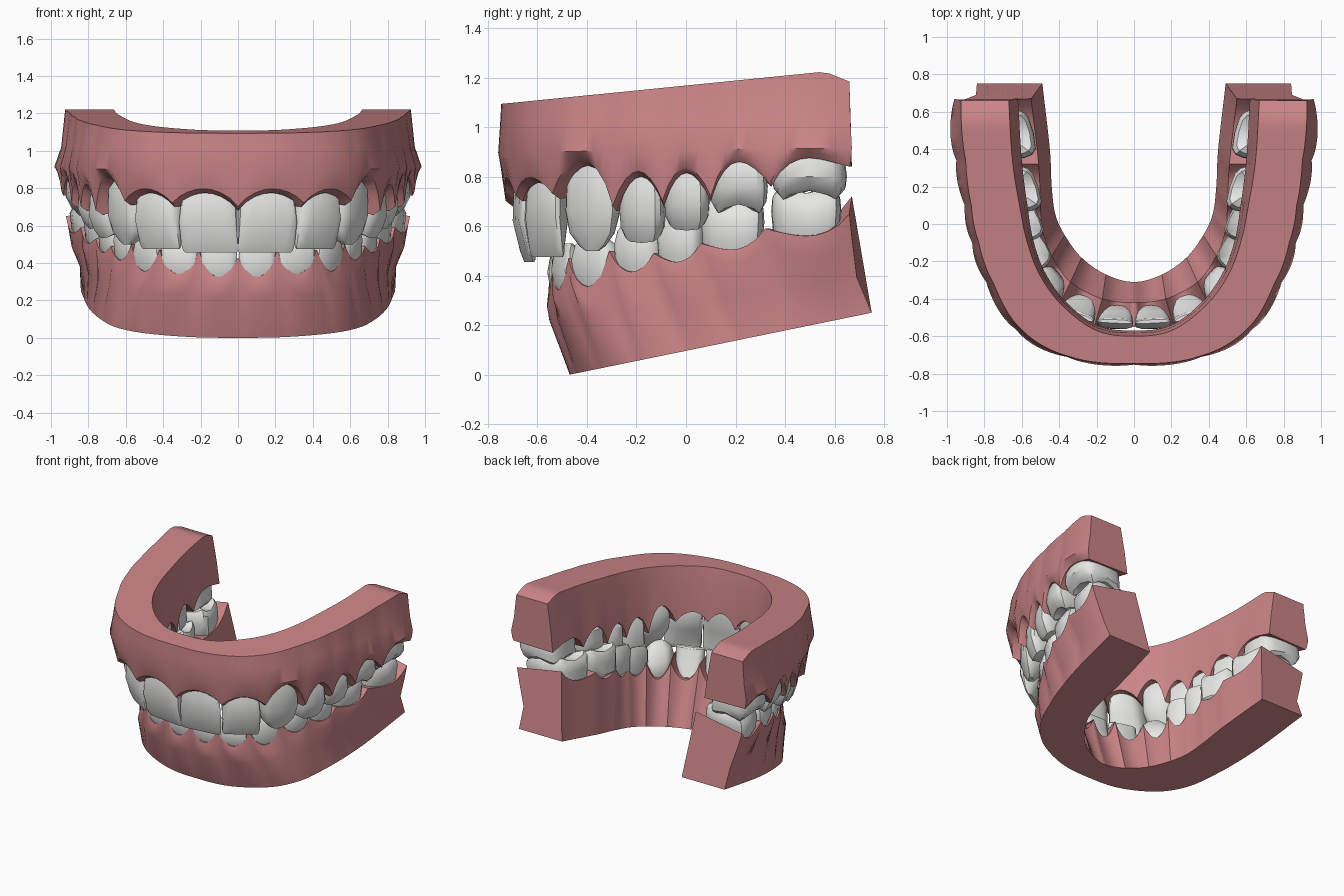
import bpy, bmesh, math
from mathutils import Vector

if "Cube" in bpy.data.objects:
    bpy.data.objects.remove(bpy.data.objects["Cube"])

STEPS = 8        # gum sections per tooth
TEETH = 7        # teeth per half arch


def material(name, rgb):
    m = bpy.data.materials.new(name)
    m.diffuse_color = (*rgb, 1)
    m.use_nodes = True
    m.node_tree.nodes["Principled BSDF"].inputs["Base Color"].default_value = m.diffuse_color
    return m


GUM = material("gum_pink", (0.60, 0.235, 0.245))
ENAMEL = material("tooth_white", (0.79, 0.79, 0.78))


def rail(pts, t):
    """Smooth curve through the half-arch points; t counts tooth boundaries."""
    i = min(int(t), TEETH - 1)
    u = t - i
    p = [Vector(q) for q in pts]
    b, c = p[i], p[i + 1]
    a = p[i - 1] if i else Vector((-c.x, c.y))
    d = p[i + 2] if i < TEETH - 1 else c * 2 - b
    return 0.5 * (2 * b + (c - a) * u + (2 * a - 5 * b + 4 * c - d) * u * u
                  + (3 * b - a - 3 * c + d) * u ** 3)


def wave(t):
    return max(0.0, math.sin(math.pi * (t % 1))) ** 0.8


def scallop(tips, necks, t):
    """Gum line: tips between teeth, necks at the middle of each tooth."""
    i = min(int(t), TEETH - 1)
    u = t - i
    s = wave(u)
    return (tips[i] * (1 - u) + tips[i + 1] * u) * (1 - s) + necks[i] * s


def finish(name, bm, mat, angle):
    bmesh.ops.recalc_face_normals(bm, faces=bm.faces)
    me = bpy.data.meshes.new(name)
    bm.to_mesh(me)
    bm.free()
    me.materials.append(mat)
    ob = bpy.data.objects.new(name, me)
    bpy.context.collection.objects.link(ob)
    bpy.ops.object.select_all(action='DESELECT')
    ob.select_set(True)
    bpy.context.view_layer.objects.active = ob
    bpy.ops.object.shade_smooth_by_angle(angle=math.radians(angle))
    mod = ob.modifiers.new("mirror", 'MIRROR')
    mod.merge_threshold = 0.002


def gum(name, section):
    """Loft a closed cross-section along half the arch, capped at the back."""
    bm = bmesh.new()
    rings = [[bm.verts.new(p) for p in section(k / STEPS)]
             for k in range(TEETH * STEPS + 1)]
    n = len(rings[0])
    for v in rings[0]:
        v.co.x = 0
    for a, b in zip(rings, rings[1:]):
        for j in range(n):
            bm.faces.new((a[j], a[(j + 1) % n], b[(j + 1) % n], b[j]))
    bm.faces.new(rings[-1])
    finish(name, bm, GUM, 40)


def p3(xy, z):
    return Vector((xy.x, xy.y, z))


# Upper arch rails, from the middle to the back
U_EDGE = [(0, -.70), (.34, -.66), (.575, -.51), (.725, -.28), (.81, -.09), (.87, .10), (.935, .345), (.945, .66)]
U_BULGE = [(0, -.752), (.36, -.71), (.63, -.565), (.79, -.31), (.865, -.1), (.905, .1), (.95, .34), (.96, .67)]
U_TOP = [(0, -.745), (.34, -.71), (.6, -.565), (.75, -.32), (.83, -.1), (.87, .1), (.90, .34), (.925, .66)]
U_TOP_IN = [(0, -.60), (.2, -.57), (.38, -.44), (.5, -.28), (.57, -.1), (.61, .09), (.65, .34), (.67, .66)]
U_EDGE_IN = [(0, -.57), (.2, -.54), (.37, -.41), (.48, -.25), (.54, -.08), (.57, .1), (.6, .34), (.62, .67)]
U_TIPS = [.68, .70, .71, .66, .68, .70, .76, .84]
U_NECKS = [.775, .775, .845, .80, .815, .86, .875]

# Lower arch rails
L_EDGE = [(0, -.55), (.21, -.54), (.42, -.475), (.57, -.31), (.68, -.13), (.76, .06), (.84, .32), (.92, .66)]
L_MID = [(0, -.54), (.24, -.52), (.47, -.43), (.61, -.27), (.69, -.08), (.75, .12), (.80, .38), (.845, .69)]
L_BASE = [(0, -.47), (.25, -.45), (.5, -.35), (.65, -.2), (.73, 0), (.78, .2), (.81, .4), (.84, .75)]
L_BASE_IN = [(0, -.31), (.15, -.27), (.28, -.18), (.37, -.06), (.42, .05), (.44, .2), (.45, .4), (.49, .75)]
L_EDGE_IN = [(0, -.42), (.17, -.4), (.34, -.31), (.44, -.17), (.49, -.03), (.5, .1), (.51, .32), (.55, .67)]
L_TIPS = [.43, .47, .47, .50, .49, .53, .59, .65]
L_NECKS = [.325, .34, .355, .415, .455, .505, .56]


def outward(edge, inner, t):
    return (rail(edge, t) - rail(inner, t)).normalized()


def upper_section(t):
    z = scallop(U_TIPS, U_NECKS, t)
    out = outward(U_EDGE, U_EDGE_IN, t)
    root = out * wave(t) * (0.025 if t > 6 else 0.012)
    edge, top, top_in = rail(U_EDGE, t), rail(U_TOP, t), rail(U_TOP_IN, t)
    bulge = rail(U_BULGE, t) + root

    def roof(y):
        return min(1.168 + .1 * y, 1.224 - .4 * (y - .56))
    return [p3(edge, z), p3(edge * .45 + bulge * .55, z + .022),
            p3(bulge, .895 + .02 * t / 7),
            p3(bulge * .45 + top * .55, 1.02),
            p3(top + root * .3, roof(top.y)), p3(top_in, roof(top_in.y)),
            p3(rail(U_EDGE_IN, t) * .6 + top_in * .4, 1.0),
            p3(rail(U_EDGE_IN, t), z + .02 * (1 - t / 7))]


def lower_section(t):
    z = scallop(L_TIPS, L_NECKS, t)
    out = outward(L_EDGE, L_EDGE_IN, t)
    edge, mid = rail(L_EDGE, t), rail(L_MID, t)
    base, base_in = rail(L_BASE, t), rail(L_BASE_IN, t)
    back = max(0, t - 5.5) / 1.5
    lip = edge.lerp(mid, .35 * back) + out * .012 * wave(t)
    return [p3(edge, z), p3(lip, z - .05 - .05 * back),
            p3(mid + out * .015 * wave(t), .22 + .14 * (mid.y + .54)),
            p3(base, .205 * (base.y + .47)), p3(base_in, .205 * (base_in.y + .47)),
            p3(rail(L_EDGE_IN, t), z + .07 * max(0, t - 6))]


gum("upper_gum", upper_section)
gum("lower_gum", lower_section)

# Crown shapes: (height fraction, width fraction, depth fraction) from root to tip
INCISOR = [(0, .84, .6), (.25, .94, .85), (.55, 1.0, .7), (.88, 1.0, .32), (.97, .97, .22), (1, .9, .14)]
CANINE = [(0, .8, .6), (.25, .95, .9), (.6, 1.0, .85), (.82, .85, .5), (.95, .5, .28), (1, .25, .14)]
MOLAR = [(0, .85, .65), (.3, .95, .97), (.65, 1.0, 1.0), (.88, .97, .92), (1, .82, .78)]
KINDS = [INCISOR, INCISOR, CANINE, MOLAR, MOLAR, MOLAR, MOLAR]
SIDES = 16


def tooth(name, i, edge, inner, neck, tip, lean, fit):
    """Loft one crown between tooth boundaries i and i + 1."""
    a, b = rail(edge, i), rail(edge, i + 1)
    o, n = rail(edge, i + .5), rail(inner, i + .5)
    width = (b - a).length * fit
    along, depth = (b - a).normalized(), (n - o).length
    inward = (n - o).normalized()
    up = 1 if tip > neck else -1
    root = neck - up * .05
    cusps = 0 if i < 3 else (2 if i < 5 else 4)
    amp = .018 if cusps else 0
    front = i < 3
    bm = bmesh.new()
    rings = []
    for h, w, d in KINDS[i]:
        offset = .03 * (1 - h) - .03 * math.sin(math.pi * h) + lean * h * h
        if not front and h > 0:
            offset += depth * (1 - d) * .35
        ring = []
        for k in range(SIDES):
            ang = 2 * math.pi * k / SIDES
            c, s = math.cos(ang), math.sin(ang)
            cx = math.copysign(abs(c) ** .5, c)
            cy = math.copysign(abs(s) ** .65, s)
            taper = 1 - (.25 if front else .06) * (1 - cy) / 2
            xy = o + along * (cx * w * width / 2 * taper) + inward * (offset + depth * d * (1 - cy) / 2)
            xy.x = max(xy.x, .001)
            z = root + (tip - root) * h
            if cusps:
                z -= up * amp * math.cos(cusps * ang) * max(0, h - .5) * 2
            ring.append(bm.verts.new(p3(xy, z)))
        rings.append(ring)
    for r, q in zip(rings, rings[1:]):
        for k in range(SIDES):
            m = (k + 1) % SIDES
            bm.faces.new((r[k], r[m], q[m], q[k]))
    bm.faces.new(rings[0])
    # biting surface with a central pit
    pit = bm.verts.new(sum((v.co for v in rings[-1]), Vector()) / SIDES - Vector((0, 0, up * amp)))
    for k in range(SIDES):
        bm.faces.new((rings[-1][k], rings[-1][(k + 1) % SIDES], pit))
    finish(name, bm, ENAMEL, 35)


KIND_NAMES = ["central_incisor", "lateral_incisor", "canine", "first_premolar",
              "second_premolar", "first_molar", "second_molar"]
U_TIP_Z = [.455, .475, .50, .55, .60, .67, .725]
L_TIP_Z = [.53, .53, .57, .61, .66, .71, .75]
for i, kind in enumerate(KIND_NAMES):
    tooth("upper_" + kind, i, U_EDGE, U_EDGE_IN, U_NECKS[i], U_TIP_Z[i],
          .06 if i < 3 else .03, .99)
    tooth("lower_" + kind, i, L_EDGE, L_EDGE_IN, L_NECKS[i], L_TIP_Z[i],
          .02, .86 if i == 6 else 1.02)
